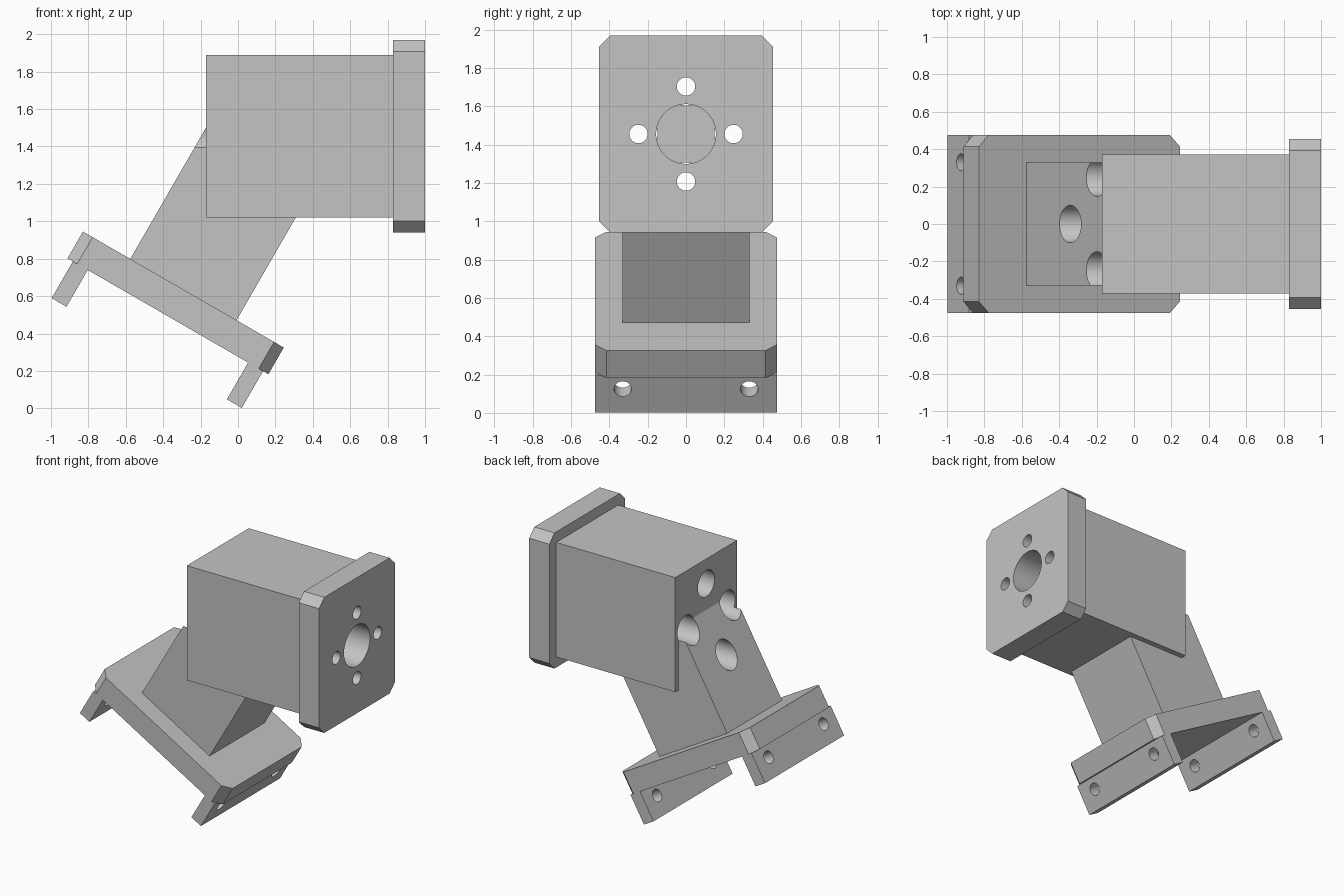
import bpy, math
from mathutils import Matrix, Vector

cube = bpy.data.objects.get("Cube")
if cube:
    bpy.data.objects.remove(cube)

grey = bpy.data.materials.new("plain grey")
grey.use_nodes = True
grey.diffuse_color = (0.55, 0.55, 0.55, 1)
grey.node_tree.nodes["Principled BSDF"].inputs["Base Color"].default_value = (0.55, 0.55, 0.55, 1)

# Frame of the tilted base: x along the plate, z along the arm
TILT = Matrix.Translation((-0.292, 0, 0.635)) @ Matrix.Rotation(math.radians(30), 4, 'Y')
UPRIGHT = Matrix.Identity(4)
AXIS_Z = 1.455


def prism(name, outline, lo, hi, axis, frame=UPRIGHT):
    """Extrude an outline along x or z, from lo to hi."""
    def place(a, b, h):
        return frame @ (Vector((h, a, b)) if axis == 'x' else Vector((a, b, h)))
    n = len(outline)
    verts = [place(a, b, h) for h in (lo, hi) for a, b in outline]
    faces = [list(range(n))[::-1], list(range(n, 2 * n))]
    faces += [[i, (i + 1) % n, n + (i + 1) % n, n + i] for i in range(n)]
    mesh = bpy.data.meshes.new(name)
    mesh.from_pydata(verts, [], faces)
    mesh.materials.append(grey)
    obj = bpy.data.objects.new(name, mesh)
    bpy.context.collection.objects.link(obj)
    return obj


def rect(cx, cy, hx, hy, chamfer=0):
    """Rectangle outline with optional cut corners."""
    c = chamfer
    if not c:
        return [(cx - hx, cy - hy), (cx + hx, cy - hy), (cx + hx, cy + hy), (cx - hx, cy + hy)]
    return [(cx - hx + c, cy - hy), (cx + hx - c, cy - hy), (cx + hx, cy - hy + c),
            (cx + hx, cy + hy - c), (cx + hx - c, cy + hy), (cx - hx + c, cy + hy),
            (cx - hx, cy + hy - c), (cx - hx, cy - hy + c)]


def cylinder(name, cy, cz, r, lo, hi, frame=UPRIGHT):
    ring = [2 * math.pi * i / 48 for i in range(48)]
    obj = prism(name, [(cy + r * math.cos(a), cz + r * math.sin(a)) for a in ring], lo, hi, 'x', frame)
    obj.hide_render = True
    return obj


def cut(obj, cutters):
    bpy.ops.object.select_all(action='DESELECT')
    bpy.context.view_layer.objects.active = obj
    obj.select_set(True)
    for c in cutters:
        mod = obj.modifiers.new("cut", 'BOOLEAN')
        mod.operation, mod.solver, mod.object = 'DIFFERENCE', 'EXACT', c
        bpy.ops.object.modifier_apply(modifier=mod.name)
    bpy.ops.object.shade_smooth_by_angle(angle=math.radians(30))


# Housing, front flange and slanted arm
housing = prism("housing", rect(0, AXIS_Z, 0.372, 0.435), -0.17, 0.83, 'x')
flange = prism("flange", rect(0, AXIS_Z, 0.455, 0.515, 0.062), 0.83, 1.0, 'x')
arm = prism("arm", rect(0, 0, 0.328, 0.33), 0, 0.95, 'z', TILT)

# Tilted base plate with a leg under each end
plate = prism("base_plate", rect(0, 0, 0.62, 0.475, 0.06), -0.165, 0, 'z', TILT)
legs = [prism(side + "_leg", rect(s * 0.541, 0, 0.046, 0.475), -0.392, -0.165, 'z', TILT)
        for side, s in (("left", 1), ("right", -1))]

# Central bore and four counterbored screw holes
trim = prism("arm_trim", rect(0, AXIS_Z, 0.372, 0.435), -0.17, 0.83, 'x')
centre = cylinder("centre_bore", 0, AXIS_Z, 0.156, 0.1, 1.1)
screws, bores = [], []
for k in range(4):
    a = k * math.pi / 2
    y, z = 0.248 * math.cos(a), AXIS_Z + 0.248 * math.sin(a)
    screws.append(cylinder("screw_hole", y, z, 0.048, 0.5, 1.1))
    bores.append(cylinder("counterbore", y, z, 0.1, -0.9, 0.79))
leg_holes = [cylinder("leg_hole", s * 0.33, -0.25, 0.046, -0.8, 0.8, TILT) for s in (1, -1)]

cut(housing, [centre] + bores + screws)
cut(flange, [centre] + screws)
cut(arm, [trim] + bores)
for leg in legs:
    cut(leg, leg_holes)

# Remove the finished cutters
for c in [trim, centre] + screws + bores + leg_holes:
    bpy.data.objects.remove(c)
